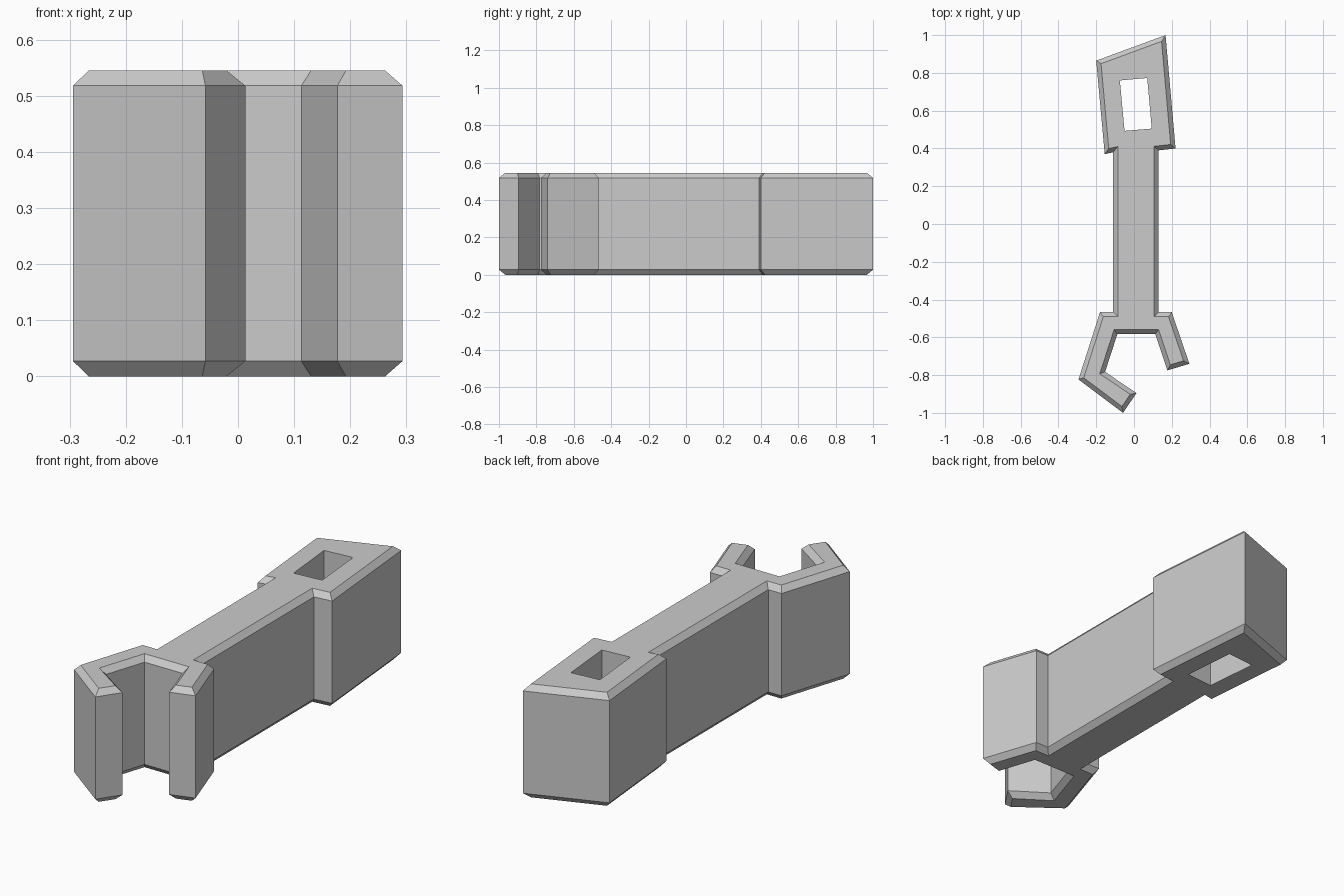
import bpy
import bmesh
from mathutils import Vector

if "Cube" in bpy.data.objects:
    bpy.data.objects.remove(bpy.data.objects["Cube"], do_unlink=True)

HEIGHT = 0.545
CHAMFER_Z = 0.027
CHAMFER_XY = 0.024

# Wrench outline, clockwise from the back left corner of the handle
OUTLINE = [
    (-0.20, 0.865), (0.167, 1.0), (0.22, 0.40), (0.13, 0.39),      # handle end
    (0.13, -0.467), (0.20, -0.467), (0.293, -0.74), (0.177, -0.775),  # left jaw
    (0.113, -0.583), (-0.088, -0.583),                              # throat
    (-0.153, -0.783), (0.013, -0.895), (-0.058, -1.0),              # hooked jaw
    (-0.294, -0.823), (-0.18, -0.467), (-0.11, -0.467),
    (-0.11, 0.38), (-0.155, 0.37),                                  # shaft side
]
SLOT = [(-0.075, 0.76), (0.07, 0.773), (0.094, 0.505), (-0.05, 0.493)]


def inset(points, distance):
    """Move every edge of a clockwise outline inwards, with mitred corners."""
    pts = [Vector(p) for p in points]
    result = []
    for i, p in enumerate(pts):
        a = (p - pts[i - 1]).normalized()
        b = (pts[(i + 1) % len(pts)] - p).normalized()
        na, nb = Vector((a.y, -a.x)), Vector((b.y, -b.x))
        result.append(p + (na + nb) * distance / (1 + na.dot(nb)))
    return result


def ring(bm, points, z):
    return [bm.verts.new((p[0], p[1], z)) for p in points]


def wall(bm, low, high):
    for i in range(len(low)):
        bm.faces.new((low[i - 1], low[i], high[i], high[i - 1]))


def cap(bm, *loops):
    """Fill between an outer loop and the slot loop."""
    edges = [bm.edges.get((loop[i - 1], loop[i]))
             for loop in loops for i in range(len(loop))]
    bmesh.ops.triangle_fill(bm, edges=edges, use_beauty=True)


bm = bmesh.new()
inner = inset(OUTLINE, CHAMFER_XY)

# Chamfered outer sides
rings = [ring(bm, pts, z) for pts, z in (
    (inner, 0), (OUTLINE, CHAMFER_Z),
    (OUTLINE, HEIGHT - CHAMFER_Z), (inner, HEIGHT))]
for low, high in zip(rings, rings[1:]):
    wall(bm, low, high)

# Slot through the handle
slot_low, slot_high = ring(bm, SLOT, 0), ring(bm, SLOT, HEIGHT)
wall(bm, slot_low, slot_high)

# Flat bottom and top
cap(bm, rings[0], slot_low)
cap(bm, rings[-1], slot_high)
bmesh.ops.recalc_face_normals(bm, faces=bm.faces)

mesh = bpy.data.meshes.new("wrench_body")
bm.to_mesh(mesh)
bm.free()
wrench = bpy.data.objects.new("wrench_body", mesh)
bpy.context.collection.objects.link(wrench)

# Plain grey metal
grey = bpy.data.materials.new("light_grey")
grey.use_nodes = True
color = (0.6, 0.6, 0.6, 1.0)
grey.diffuse_color = color
grey.node_tree.nodes["Principled BSDF"].inputs["Base Color"].default_value = color
mesh.materials.append(grey)
